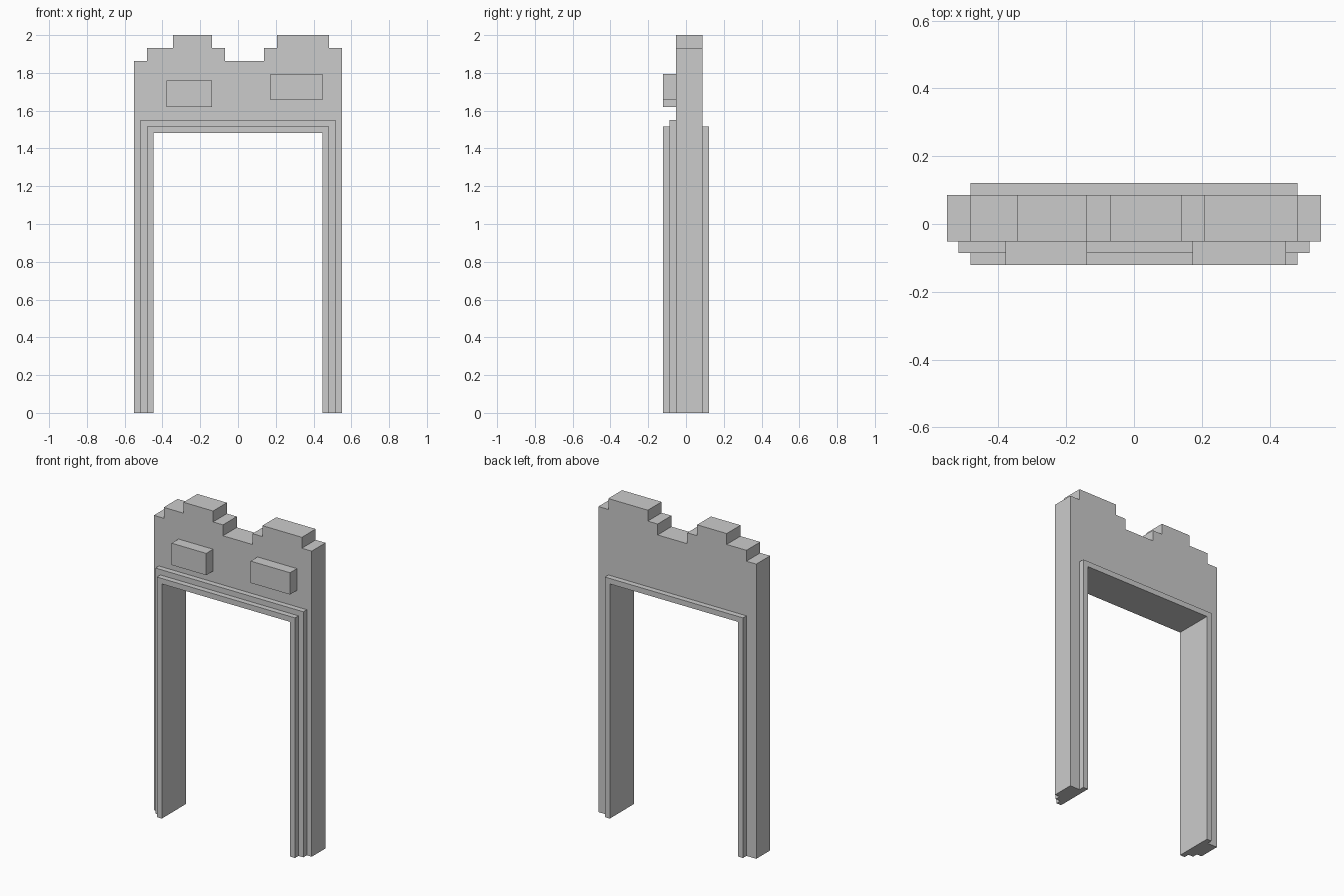
import bpy, bmesh
from mathutils import Vector

if "Cube" in bpy.data.objects:
    bpy.data.objects.remove(bpy.data.objects["Cube"])

U = 2 / 58  # the model sits on a block grid, 58 blocks tall


def finish(name, bm):
    bmesh.ops.recalc_face_normals(bm, faces=bm.faces)
    mesh = bpy.data.meshes.new(name)
    bm.to_mesh(mesh)
    bm.free()
    obj = bpy.data.objects.new(name, mesh)
    bpy.context.collection.objects.link(obj)
    return obj


def extrude_outline(name, outline, y0, y1):
    """Extrude an (x, z) outline from y0 to y1, in grid units."""
    bm = bmesh.new()
    face = bm.faces.new([bm.verts.new(Vector((x, y0, z)) * U) for x, z in outline])
    ext = bmesh.ops.extrude_face_region(bm, geom=[face])["geom"]
    verts = [g for g in ext if isinstance(g, bmesh.types.BMVert)]
    bmesh.ops.translate(bm, verts=verts, vec=(0, (y1 - y0) * U, 0))
    return finish(name, bm)


def sweep_casing(name, section, half_width, height):
    """Sweep an (outward offset, y) section around the doorway with mitred corners."""
    bm = bmesh.new()
    rings = []
    for side, top in ((-1, 0), (-1, 1), (1, 1), (1, 0)):
        rings.append([bm.verts.new(Vector((side * (half_width + o), y, top * (height + o))) * U)
                      for o, y in section])
    n = len(section)
    for a, b in zip(rings, rings[1:]):
        for i in range(n):
            j = (i + 1) % n
            bm.faces.new((a[i], a[j], b[j], b[i]))
    bm.faces.new(rings[0])
    bm.faces.new(rings[-1])
    return finish(name, bm)


# Wall panel: stepped broken top edge, doorway cut out below
wall = [(-16, 0), (-16, 54), (-14, 54), (-14, 56), (-10, 56), (-10, 58), (-4, 58),
        (-4, 56), (-2, 56), (-2, 54), (4, 54), (4, 56), (6, 56), (6, 58), (14, 58),
        (14, 56), (16, 56), (16, 0), (14, 0), (14, 44), (-14, 44), (-14, 0)]
extrude_outline("wall_panel", wall, -1.5, 2.5)

# Door casing: full-depth lining with one extra step on the front
casing = [(0, -3.5), (1, -3.5), (1, -2.5), (2, -2.5), (2, -1.5), (1, -1.5), (1, 3.5), (0, 3.5)]
sweep_casing("door_casing", casing, 13, 43)

# Raised blocks above the doorway
for name, x0, x1, z0, z1 in (("left_block", -11, -4, 47, 51), ("right_block", 5, 13, 48, 52)):
    extrude_outline(name, [(x0, z0), (x1, z0), (x1, z1), (x0, z1)], -3.5, -1.5)
